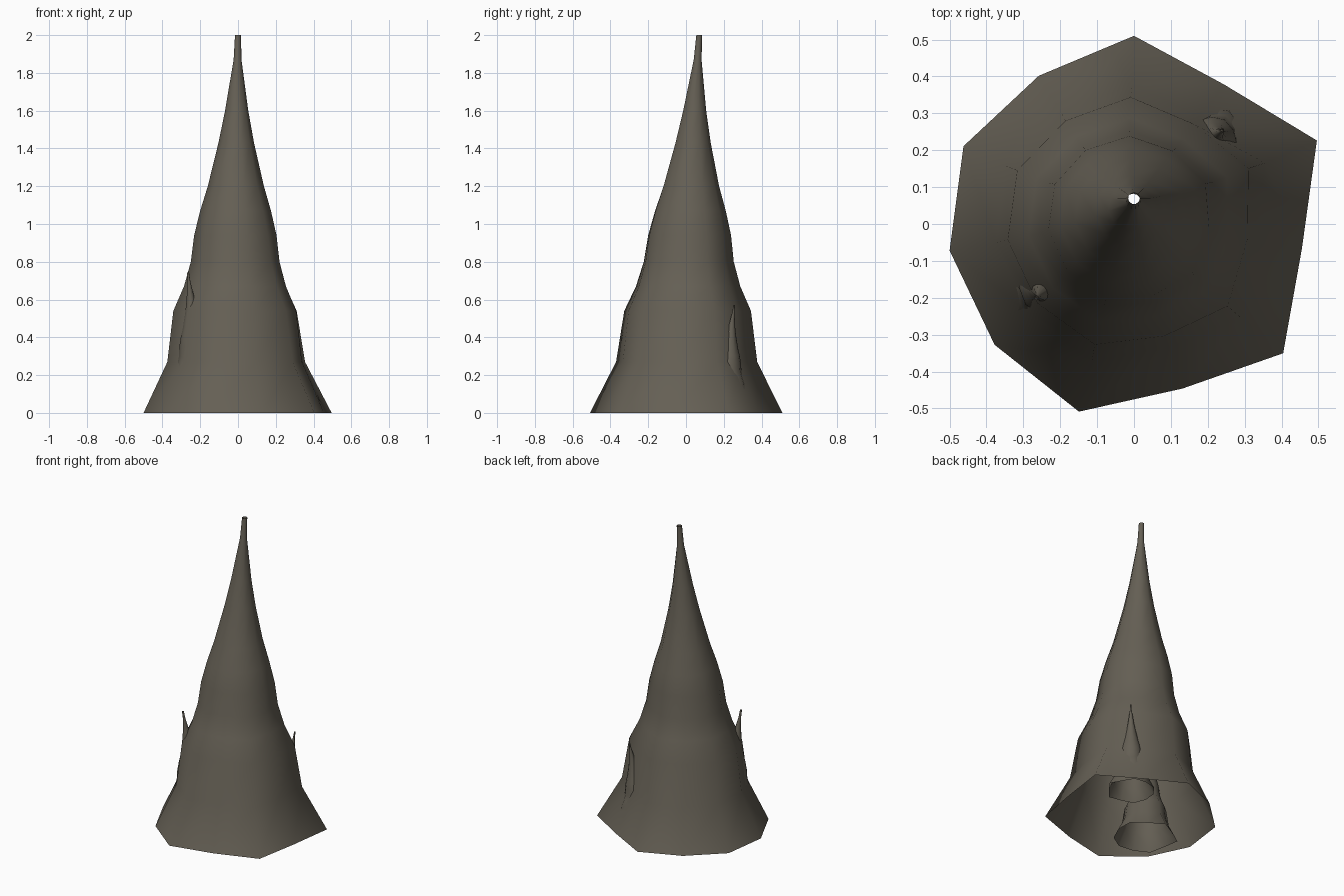
import bpy
import bmesh
from math import sin, cos, pi, radians
from mathutils import Vector

cube = bpy.data.objects.get("Cube")
if cube:
    bpy.data.objects.remove(cube)

# One stone colour for everything
STONE = (0.13, 0.116, 0.09, 1.0)
stone = bpy.data.materials.new("grey brown stone")
stone.use_nodes = True
stone.diffuse_color = STONE
bsdf = next(n for n in stone.node_tree.nodes if n.type == "BSDF_PRINCIPLED")
bsdf.inputs["Base Color"].default_value = STONE
bsdf.inputs["Roughness"].default_value = 0.9

# Height and radius of each ring, from the flared foot to the thin tip
PROFILE = [(0, 0.5), (0.27, 0.37), (0.54, 0.335), (0.67, 0.277), (0.8, 0.24),
           (0.94, 0.222), (1.07, 0.19), (1.2, 0.15), (1.43, 0.095),
           (1.6, 0.062), (1.87, 0.021), (2.0, 0.016)]

# Uneven outline of the foot, which fades out higher up
OUTLINE = [1.02, 0.955, 1.016, 1.01, 1.0, 1.06, 0.93, 1.07, 0.92, 1.09, 0.90]


def spire(name, foot, tip, scale, turn):
    """Open, leaning, tapered tube of rough rings."""
    bm = bmesh.new()
    foot, lean = Vector(foot), Vector(tip) - Vector(foot)
    count = len(OUTLINE)
    rings = []
    for z, radius in PROFILE:
        t = z / 2
        centre = foot + lean * t * t
        centre.x -= 0.012 * scale * sin(pi * t)
        fade = max(0, 1 - z / 1.2)
        ring = []
        for i, bump in enumerate(OUTLINE):
            angle = radians(90 + turn) + 2 * pi * i / count
            r = radius * scale * bump ** fade
            ring.append(bm.verts.new((centre.x + r * cos(angle),
                                      centre.y + r * sin(angle), z * scale)))
        rings.append(ring)
    for low, high in zip(rings, rings[1:]):
        for i in range(count):
            j = (i + 1) % count
            bm.faces.new((low[i], low[j], high[j], high[i])).smooth = True
    mesh = bpy.data.meshes.new(name)
    bm.to_mesh(mesh)
    bm.free()
    mesh.materials.append(stone)
    obj = bpy.data.objects.new(name, mesh)
    bpy.context.collection.objects.link(obj)
    return obj


# Main spire and the two small spikes growing through its flanks
spire("main_spire", (0, 0), (0, 0.07), 1.0, 0)
spire("large_side_spike", (-0.215, -0.155), (-0.265, -0.2), 0.372, 130)
spire("small_side_spike", (0.21, 0.22), (0.24, 0.255), 0.285, -30)
